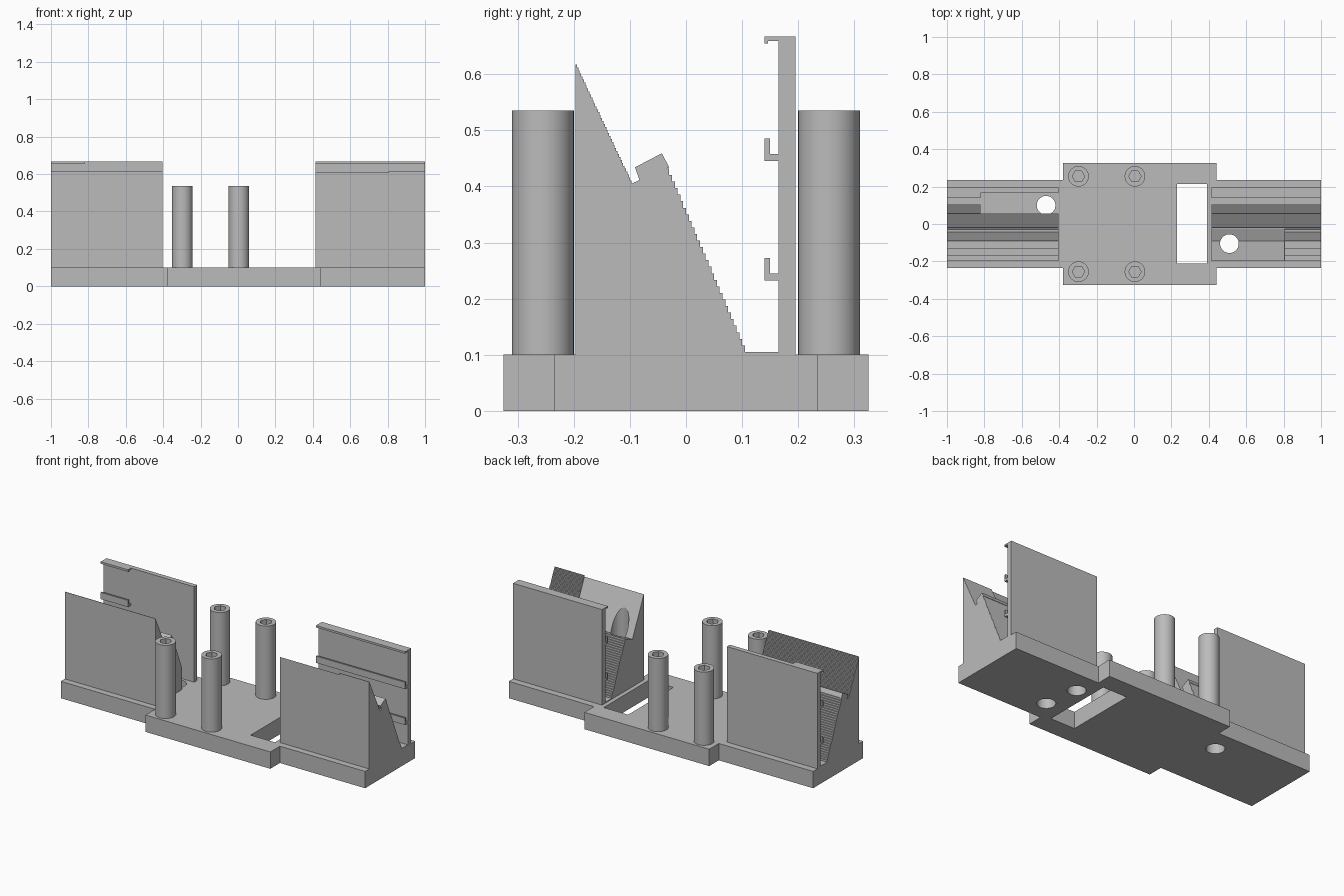
import bpy, bmesh, math
from mathutils import Vector

cube = bpy.data.objects.get("Cube")
if cube:
    bpy.data.objects.remove(cube, do_unlink=True)

grey = bpy.data.materials.new("plain grey")
grey.use_nodes = True
grey.diffuse_color = (0.5, 0.5, 0.5, 1)
grey.node_tree.nodes["Principled BSDF"].inputs["Base Color"].default_value = (0.5, 0.5, 0.5, 1)


def finish(name, bm):
    bmesh.ops.recalc_face_normals(bm, faces=bm.faces)
    mesh = bpy.data.meshes.new(name)
    bm.to_mesh(mesh)
    bm.free()
    mesh.materials.append(grey)
    obj = bpy.data.objects.new(name, mesh)
    bpy.context.collection.objects.link(obj)
    return obj


def extrude(name, points, shift):
    bm = bmesh.new()
    face = bm.faces.new([bm.verts.new(p) for p in points])
    moved = bmesh.ops.extrude_face_region(bm, geom=[face])["geom"]
    bmesh.ops.translate(bm, vec=shift, verts=[v for v in moved if isinstance(v, bmesh.types.BMVert)])
    return finish(name, bm)


def along_x(name, profile, x0, x1):
    return extrude(name, [(x0, y, z) for y, z in profile], Vector((x1 - x0, 0, 0)))


def box(name, x0, x1, y0, y1, z0, z1):
    return along_x(name, [(y0, z0), (y1, z0), (y1, z1), (y0, z1)], x0, x1)


def cylinder(name, x, y, z0, z1, r, sides=48):
    ring = [(x + r * math.cos(math.tau * i / sides), y + r * math.sin(math.tau * i / sides), z0)
            for i in range(sides)]
    return extrude(name, ring, Vector((0, 0, z1 - z0)))


def cut(obj, cutter):
    cutter.hide_render = True
    mod = obj.modifiers.new("cut", "BOOLEAN")
    mod.operation, mod.solver, mod.object = "DIFFERENCE", "EXACT", cutter
    bpy.context.view_layer.objects.active = obj
    bpy.ops.object.modifier_apply(modifier=mod.name)
    bpy.data.objects.remove(cutter, do_unlink=True)


def smooth(obj):
    bpy.ops.object.select_all(action="DESELECT")
    obj.select_set(True)
    bpy.context.view_layer.objects.active = obj
    bpy.ops.object.shade_smooth_by_angle(angle=math.radians(30))


def steps(a, b, n):
    # stair points going down from a to b
    pts = [a]
    for i in range(n):
        z = a[1] + (b[1] - a[1]) * i / n
        z2 = a[1] + (b[1] - a[1]) * (i + 1) / n
        y = a[0] + (b[0] - a[0]) * (i + 1) / n
        pts += [(y, z), (y, z2)]
    return pts


def hook(z):
    # small upturned lip on the back panel
    return [(0.165, z), (0.14, z), (0.14, z + 0.04), (0.15, z + 0.04),
            (0.15, z + 0.013), (0.165, z + 0.013)]


# Base plate with wider middle, slot and round holes
W, M, L, R = 0.235, 0.325, -0.38, 0.44
base = extrude("base_plate", [
    (-1, -W, 0), (L, -W, 0), (L, -M, 0), (R, -M, 0), (R, -W, 0), (1, -W, 0),
    (1, W, 0), (R, W, 0), (R, M, 0), (L, M, 0), (L, W, 0), (-1, W, 0)], Vector((0, 0, 0.1)))
cut(base, box("slot_cutter", 0.23, 0.39, -0.21, 0.215, -0.1, 0.3))
for x, y in ((-0.47, 0.1), (0.475, 0.1), (0.51, -0.105)):
    cut(base, cylinder("hole_cutter", x, y, -0.1, 0.3, 0.05))

# Holder profile: stepped wedge, ledge, floor channel and hooked back panel
profile = [(-0.197, 0.1)]
profile += steps((-0.197, 0.617), (-0.097, 0.405), 40)
profile += steps((-0.035, 0.432), (0.105, 0.105), 28)
profile += [(0.165, 0.105)] + hook(0.232) + hook(0.445)
profile += [(0.165, 0.659), (0.146, 0.659), (0.146, 0.655), (0.14, 0.655),
            (0.14, 0.667), (0.195, 0.667), (0.195, 0.1)]
right_holder = along_x("right_holder", profile, -1, -0.405)
left_holder = along_x("left_holder", profile, 0.415, 1)

# Upright pocket in one holder, tilted pocket in the other
cut(right_holder, box("upright_pocket_cutter", -0.82, -0.39, 0.055, 0.167, 0.05, 0.8))
tilted = [(-0.212, 0.64), (-0.09, 0.382), (-0.01, 0.415), (-0.01, 0.64)]
cut(left_holder, along_x("tilted_pocket_cutter", tilted, 0.4, 0.805))
cut(left_holder, cylinder("wedge_hole_cutter", 0.51, -0.105, 0.05, 0.8, 0.05))

# Tilted lip strips standing on the ledges
lip = [(-0.082, 0.409), (-0.091, 0.434), (-0.043, 0.459), (-0.03, 0.434)]
along_x("right_ledge_lip", lip, -1, -0.405)
along_x("left_ledge_lip", lip, 0.805, 1)

# Four round posts with hexagonal sockets
for side, y in (("front", -0.255), ("back", 0.255)):
    for end, x in (("right", -0.297), ("left", 0.005)):
        post = cylinder(f"{side}_{end}_post", x, y, 0.1, 0.535, 0.055)
        cut(post, cylinder("socket_cutter", x, y, 0.3, 0.7, 0.033, 6))
        smooth(post)
